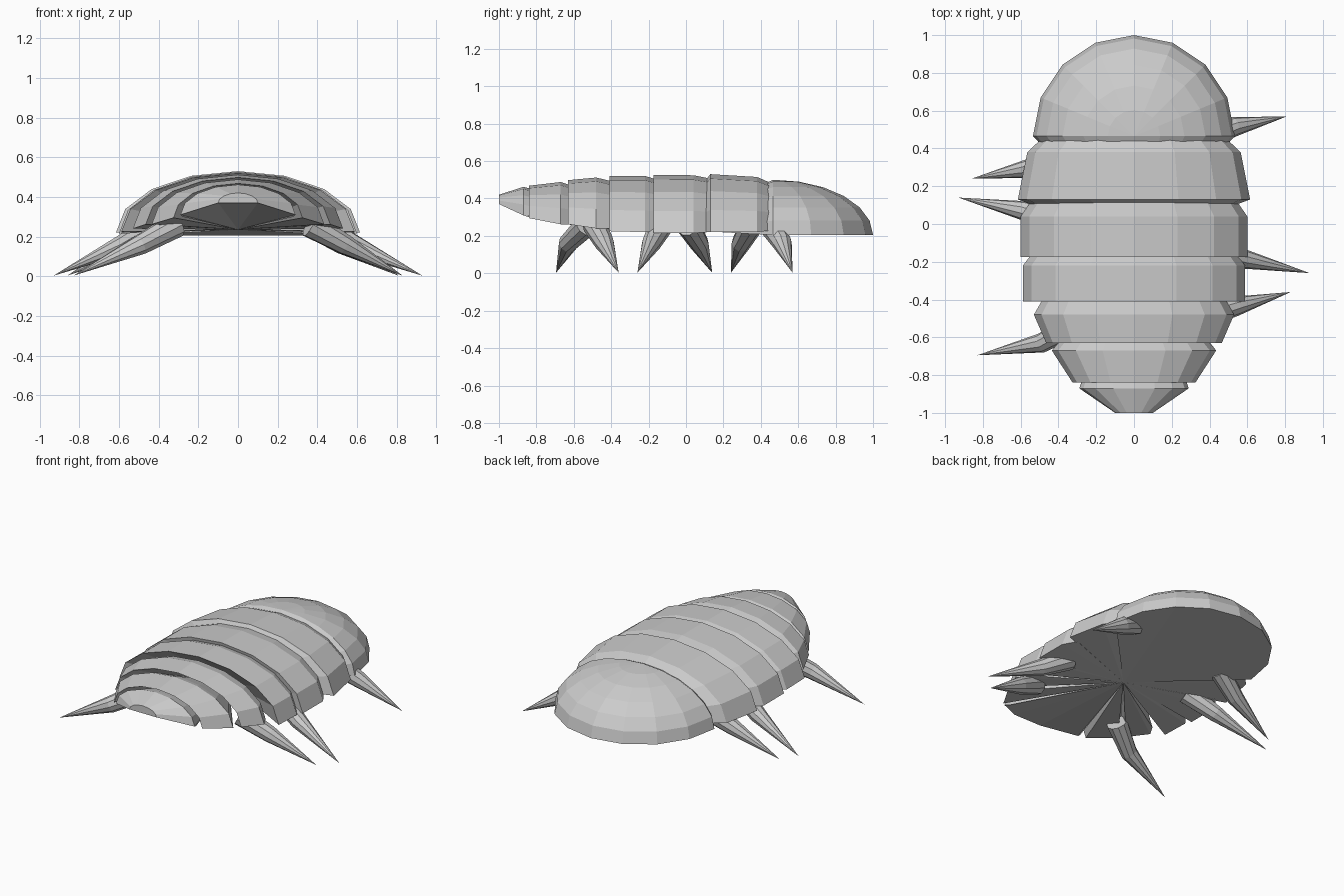
import bpy, bmesh
from math import sin, cos, pi
from mathutils import Vector

if "Cube" in bpy.data.objects:
    bpy.data.objects.remove(bpy.data.objects["Cube"])

HUB = (0, -0.10, 0.235)   # point under the body where all plates converge
N = 8                     # facets across each arch


def finish(name, bm):
    bmesh.ops.recalc_face_normals(bm, faces=bm.faces[:])
    me = bpy.data.meshes.new(name)
    bm.to_mesh(me)
    bm.free()
    ob = bpy.data.objects.new(name, me)
    bpy.context.collection.objects.link(ob)
    return ob


def bridge(bm, a, b, closed=False):
    n = len(a)
    for i in range(n if closed else n - 1):
        j = (i + 1) % n
        bm.faces.new((a[i], a[j], b[j], b[i]))


def close_to_hub(bm):
    # fan every open edge to the shared hub point
    edges = [e for e in bm.edges if e.is_boundary]
    hub = bm.verts.new(HUB)
    for e in edges:
        bm.faces.new((e.verts[0], e.verts[1], hub))


def plate(name, sections, cap=False):
    # sections: (y, half width, bottom z, top z)
    bm = bmesh.new()
    rings = [[bm.verts.new((w * cos(pi * i / N), y, b + (t - b) * sin(pi * i / N)))
              for i in range(N + 1)] for y, w, b, t in sections]
    for a, b in zip(rings, rings[1:]):
        bridge(bm, a, b)
    if cap:
        bm.faces.new(rings[0])
    close_to_hub(bm)
    return finish(name, bm)


# overlapping back plates, front to rear
plate("tail_plate", [(-1.0, .10, .37, .42), (-.87, .29, .31, .462), (-.84, .28, .30, .455)], cap=True)
plate("back_plate_1", [(-.84, .325, .295, .468), (-.67, .435, .262, .488), (-.63, .40, .26, .475)])
plate("back_plate_2", [(-.63, .465, .262, .498), (-.48, .53, .24, .512), (-.41, .49, .24, .495)])
plate("back_plate_3", [(-.41, .588, .225, .521), (-.22, .588, .22, .521), (-.17, .55, .225, .505)])
plate("back_plate_4", [(-.175, .60, .215, .526), (.04, .60, .215, .524), (.12, .545, .22, .508)])
plate("back_plate_5", [(.13, .615, .22, .53), (.38, .565, .22, .515), (.46, .48, .23, .48)])

# rounded shield at the rear: quarter ellipsoid
bm = bmesh.new()
LAT = 6
rings = []
for k in range(LAT):
    t = pi / 2 * k / LAT
    rings.append([bm.verts.new((.535 * cos(t) * cos(pi * i / N),
                                .465 + .535 * cos(t) * sin(pi * i / N),
                                .205 + .295 * sin(t))) for i in range(N + 1)])
for a, b in zip(rings, rings[1:]):
    bridge(bm, a, b)
pole = bm.verts.new((0, .465, .50))
for i in range(N):
    bm.faces.new((rings[-1][i], rings[-1][i + 1], pole))
close_to_hub(bm)
finish("round_shield", bm)


# bent pointed legs
def leg(name, base, knee, tip, sides=10):
    pts = [Vector((*base, .26)), Vector((*knee, .16)), Vector((*tip, .003))]
    bm = bmesh.new()
    axes = [pts[1] - pts[0], pts[2] - pts[0]]
    rings = []
    for p, ax, r in zip(pts, axes, (.065, .052)):
        u = ax.cross(Vector((0, 0, 1))).normalized()
        v = u.cross(ax).normalized()
        rings.append([bm.verts.new(p + r * (u * cos(2 * pi * i / sides) + v * sin(2 * pi * i / sides)))
                      for i in range(sides)])
    bridge(bm, rings[0], rings[1], closed=True)
    bm.faces.new(rings[0])
    end = bm.verts.new(pts[2])
    for i in range(sides):
        bm.faces.new((rings[1][i], rings[1][(i + 1) % sides], end))
    return finish(name, bm)


leg("right_leg_front", (.36, -.49), (.54, -.435), (.83, -.36))
leg("right_leg_middle", (.40, -.13), (.58, -.185), (.93, -.26))
leg("right_leg_rear", (.37, .45), (.53, .515), (.81, .57))
leg("left_leg_front", (-.31, -.53), (-.49, -.63), (-.83, -.695))
leg("left_leg_middle", (-.40, .01), (-.58, .07), (-.93, .14))
leg("left_leg_rear", (-.38, .35), (-.55, .295), (-.86, .24))
